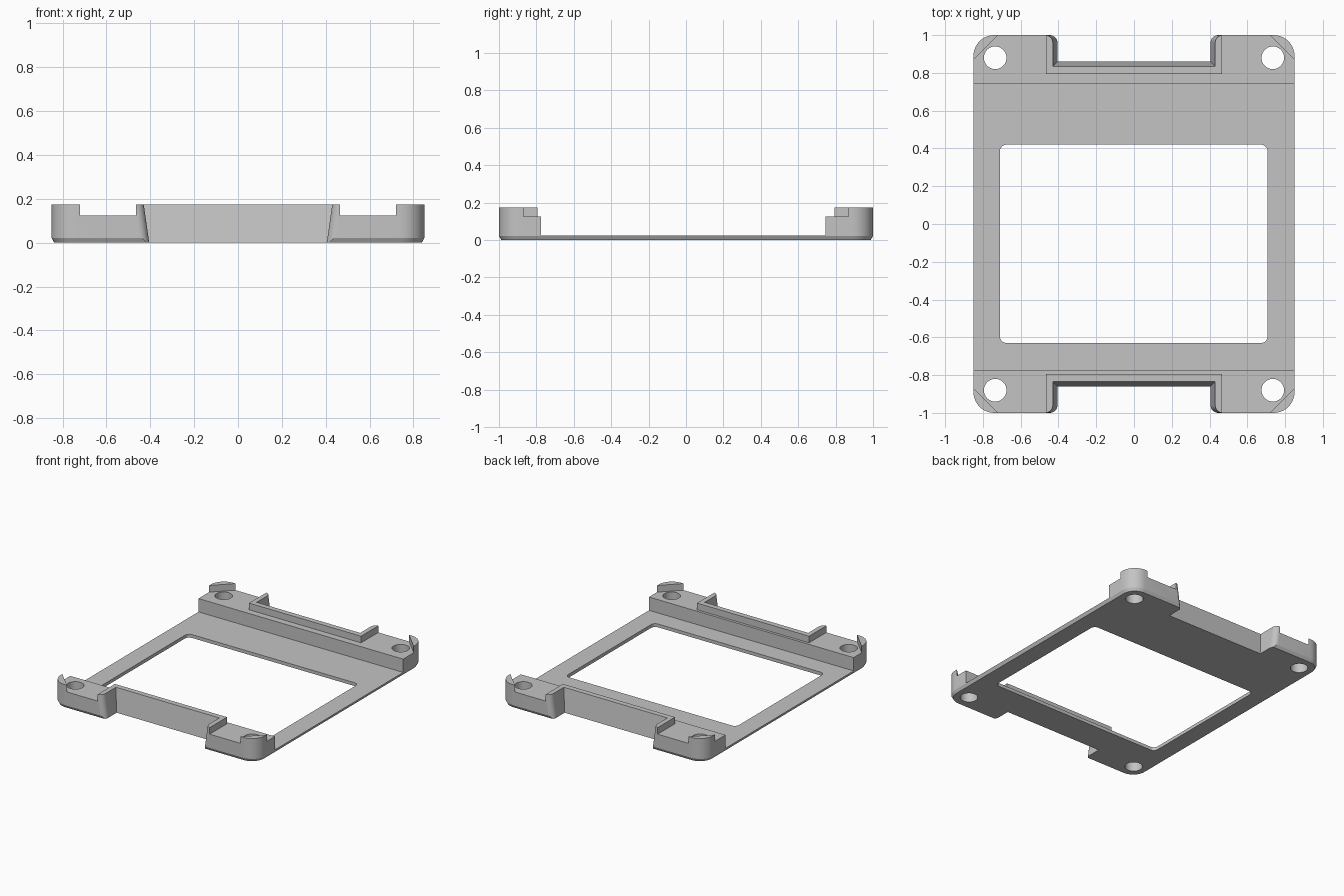
import bpy, bmesh
from math import sin, cos, pi, radians

if "Cube" in bpy.data.objects:
    bpy.data.objects.remove(bpy.data.objects["Cube"])

grey = bpy.data.materials.new("plain_grey")
grey.use_nodes = True
colour = (0.55, 0.55, 0.55, 1)
grey.diffuse_color = colour
grey.node_tree.nodes["Principled BSDF"].inputs["Base Color"].default_value = colour

H = 0.175        # full height
PLATE = 0.025    # thin plate thickness
STEP = 0.125     # height of the end blocks


def arc(cx, cy, r, start, end, n=10):
    return [(cx + r * cos(radians(start + (end - start) * i / n)),
             cy + r * sin(radians(start + (end - start) * i / n))) for i in range(n + 1)]


def rounded_rect(x0, x1, y0, y1, r):
    return (arc(x1 - r, y1 - r, r, 0, 90) + arc(x0 + r, y1 - r, r, 90, 180)
            + arc(x0 + r, y0 + r, r, 180, 270) + arc(x1 - r, y0 + r, r, 270, 360))


def loft(name, layers):
    """Closed solid through outlines, given as (z, outline) from the bottom up."""
    bm = bmesh.new()
    rings = [[bm.verts.new((x, y, z)) for x, y in pts] for z, pts in layers]
    bm.faces.new(rings[0])
    bm.faces.new(rings[-1])
    n = len(rings[0])
    for a, b in zip(rings, rings[1:]):
        for i in range(n):
            j = (i + 1) % n
            bm.faces.new((a[i], a[j], b[j], b[i]))
    bmesh.ops.recalc_face_normals(bm, faces=bm.faces)
    mesh = bpy.data.meshes.new(name)
    bm.to_mesh(mesh)
    bm.free()
    mesh.materials.append(grey)
    obj = bpy.data.objects.new(name, mesh)
    bpy.context.collection.objects.link(obj)
    return obj


def prism(name, pts, z0, z1):
    return loft(name, [(z0, pts), (z1, pts)])


def both_sides(half, s):
    """Mirror a half outline in x and flip it to the end with sign s."""
    pts = half + [(-x, y) for x, y in reversed(half)]
    return [(x, y * s) for x, y in pts]


def notch_outline(z):
    # Sloping walls, with rounded corners at the mouth
    w, inner = 0.405 + z / 7, 0.86 - z / 7
    half = [(w, inner)] + arc(w + 0.04, 0.96, 0.04, 180, 90) + [(w + 0.04, 1.1)]
    return half


# Solid body with a chamfered lower edge
full = rounded_rect(-0.85, 0.85, -1, 1, 0.11)
lower = rounded_rect(-0.838, 0.838, -0.988, 0.988, 0.098)
frame = loft("mounting_frame", [(0, lower), (0.022, full), (H, full)])

# Cuts: open middle, window, holes, end notches and stepped block tops
middle = [(-1, -0.775), (1, -0.775), (1, 0.745), (-1, 0.745)]
cutters = [
    prism("middle_cut", middle, PLATE, 0.3),
    prism("window_cut", rounded_rect(-0.71, 0.707, -0.63, 0.42, 0.035), -0.1, 0.1),
]
step_half = [(0.465, 1.1), (0.62, 1.1), (0.9, 0.82), (0.9, 0.7)]
for s in (-1, 1):
    cutters.append(loft("notch_cut", [(z, both_sides(notch_outline(z), s))
                                      for z in (-0.05, 0.25)]))
    # Leaves a lip around the notch and a post in each corner
    outline = both_sides(step_half, s) + [(-0.465, 1.1 * s), (-0.465, 0.795 * s),
                                          (0.465, 0.795 * s)]
    outline = [p for i, p in enumerate(outline) if p not in outline[:i]]
    cutters.append(prism("step_cut", outline, STEP, 0.3))
    for x in (-0.735, 0.735):
        cutters.append(prism("hole_cut", arc(x, 0.88 * s, 0.06, 0, 350, 35), -0.1, 0.3))

bpy.context.view_layer.objects.active = frame
for cutter in cutters:
    cutter.hide_render = True
    mod = frame.modifiers.new("cut", 'BOOLEAN')
    mod.operation = 'DIFFERENCE'
    mod.solver = 'EXACT'
    mod.object = cutter
    bpy.ops.object.modifier_apply(modifier=mod.name)
    bpy.data.objects.remove(cutter)

# Smooth curved walls, sharp edges elsewhere
bpy.ops.object.select_all(action='DESELECT')
frame.select_set(True)
bpy.ops.object.shade_smooth_by_angle(angle=radians(25))
